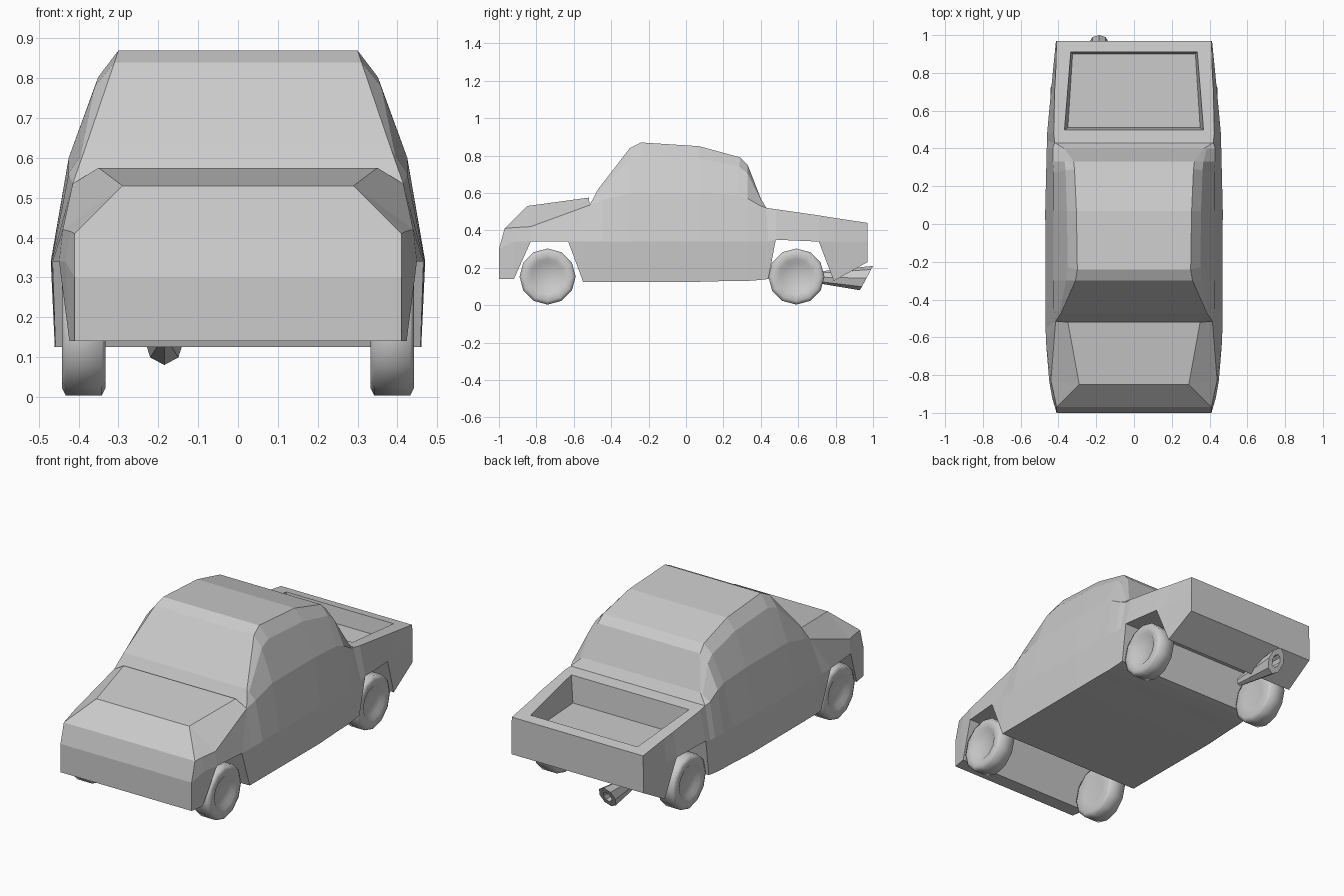
import bpy, bmesh
from math import sin, cos, pi, atan2
from mathutils import Vector, Matrix

if "Cube" in bpy.data.objects:
    bpy.data.objects.remove(bpy.data.objects["Cube"])


def make(name, bm):
    bmesh.ops.remove_doubles(bm, verts=bm.verts, dist=0.0005)
    bmesh.ops.dissolve_degenerate(bm, edges=bm.edges, dist=0.0001)
    bmesh.ops.recalc_face_normals(bm, faces=bm.faces)
    me = bpy.data.meshes.new(name)
    bm.to_mesh(me)
    bm.free()
    ob = bpy.data.objects.new(name, me)
    bpy.context.collection.objects.link(ob)
    return ob


def bridge(bm, a, b, closed=False):
    n = len(a)
    for i in range(n if closed else n - 1):
        j = (i + 1) % n
        bm.faces.new((a[i], a[j], b[j], b[i]))


def interp(pts, y):
    for (y0, x0), (y1, x1) in zip(pts, pts[1:]):
        if y <= y1:
            return x0 + (x1 - x0) * (y - y0) / (y1 - y0)
    return pts[-1][1]


# Body: upper profile (y, z, half width), hood to tailgate
top = [(-.97, .41, .41), (-.85, .53, .29), (-.85, .53, .29), (-.52, .575, .35),
       (-.515, .535, .415), (-.47, .62, .385), (-.30, .84, .31), (-.24, .87, .30),
       (.07, .85, .305), (.29, .79, .315), (.33, .75, .32), (.40, .57, .37),
       (.43, .52, .42), (.48, .513, .425), (.71, .48, .42), (.79, .467, .415),
       (.97, .44, .41)]
# Lower profile (y, z) with the wheel notches
sill = [(-1, .14), (-.92, .14), (-.83, .34), (-.63, .34), (-.55, .125), (-.45, .125),
        (-.3, .125), (-.2, .125), (.07, .125), (.25, .13), (.33, .13), (.4, .135),
        (.44, .14), (.48, .35), (.71, .34), (.79, .13), (.97, .23)]
# Belt line below the windows
belt = [top[0], (-.92, .415, .42), (-.83, .42, .44), top[4], top[4], (-.45, .56, .425),
        (-.3, .6, .425), (-.2, .6, .425), (.07, .6, .425), (.27, .59, .425),
        (.33, .57, .43), (.4, .53, .43)] + top[12:]
plan = [(-1, .41), (-.88, .445), (-.6, .468), (.07, .47), (.48, .46), (.75, .435), (1, .41)]

rows = [[], [], [], [], []]
for i, (t, s, b) in enumerate(zip(top, sill, belt)):
    wx = interp(plan, s[0])
    wz = .30 if i == 0 else max(s[1], .34)
    r = Vector(b)
    if 5 <= i <= 11:
        r = r.lerp(Vector(t), .75)
        r.z += .02 if 6 <= i <= 10 else 0
    sx = wx - (.01 if s[1] < .2 and 0 < i < 16 else 0)
    for row, p in zip(rows, (t, r, b, (s[0], wz, wx), (s[0], s[1], sx))):
        row.append((p[2], p[0], p[1]))

bm = bmesh.new()
R = [[bm.verts.new(p) for p in row] for row in rows]
L = [[bm.verts.new((-x, y, z)) for x, y, z in row] for row in rows]
for side in (R, L):
    for a, b in zip(side, side[1:]):
        bridge(bm, a, b)
bridge(bm, R[0], L[0])
bridge(bm, R[-1], L[-1])
for k in (0, -1):
    bridge(bm, [r[k] for r in R], [l[k] for l in L])
body = make("truck_body", bm)

# Open load bed, cut with a tapered block
bm = bmesh.new()
floor = [(-.35, .51, .36), (.35, .51, .36), (.325, .90, .36), (-.325, .90, .36)]
rim = [(-.374, .495, .56), (.374, .495, .56), (.347, .925, .56), (-.347, .925, .56)]
lo, hi = ([bm.verts.new(p) for p in ring] for ring in (floor, rim))
bridge(bm, lo, hi, True)
bm.faces.new(lo)
bm.faces.new(hi)
cutter = make("bed_cutter", bm)
cutter.hide_render = True
mod = body.modifiers.new("load_bed", 'BOOLEAN')
mod.operation = 'DIFFERENCE'
mod.solver = 'EXACT'
mod.object = cutter
bpy.context.view_layer.objects.active = body
bpy.ops.object.modifier_apply(modifier=mod.name)
bpy.data.objects.remove(cutter)


def lathe(name, profile, n, mat):
    # profile of (radius, distance along local z)
    bm = bmesh.new()
    rings = [[bm.verts.new(mat @ Vector((r * cos(2 * pi * k / n), r * sin(2 * pi * k / n), h)))
              for k in range(n)] for r, h in profile]
    for a, b in zip(rings, rings[1:]):
        bridge(bm, a, b, True)
    return make(name, bm)


# Wheels
tyre = [(0, .035), (.075, .036), (.095, .05), (.13, .055), (.15, .045),
        (.15, -.045), (.13, -.055), (.08, -.05), (0, -.045)]
for end, y in (("front", -.74), ("rear", .59)):
    for side, s in (("right", 1), ("left", -1)):
        m = Matrix.Translation((s * .387, y, .153)) @ Matrix.Rotation(s * pi / 2, 4, 'Y')
        w = lathe(f"{end}_{side}_wheel", tyre, 12, m)
        for p in w.data.polygons:
            p.use_smooth = True

# Flared exhaust pipe with a slanted mouth
bm = bmesh.new()
rings = []
for y, z, rx, rz, slant in ((.66, .15, .02, .025, 0), (.965, .145, .05, .065, .035),
                            (.965, .145, .025, .032, .017), (.85, .145, .022, .028, .01),
                            (.85, .145, 0, 0, 0)):
    rings.append([bm.verts.new((-.185 + rx * cos(k * pi / 4), y + slant * sin(k * pi / 4),
                                z + rz * sin(k * pi / 4))) for k in range(8)])
for a, b in zip(rings, rings[1:]):
    bridge(bm, a, b, True)
bm.faces.new(rings[0])
make("exhaust_pipe", bm)
